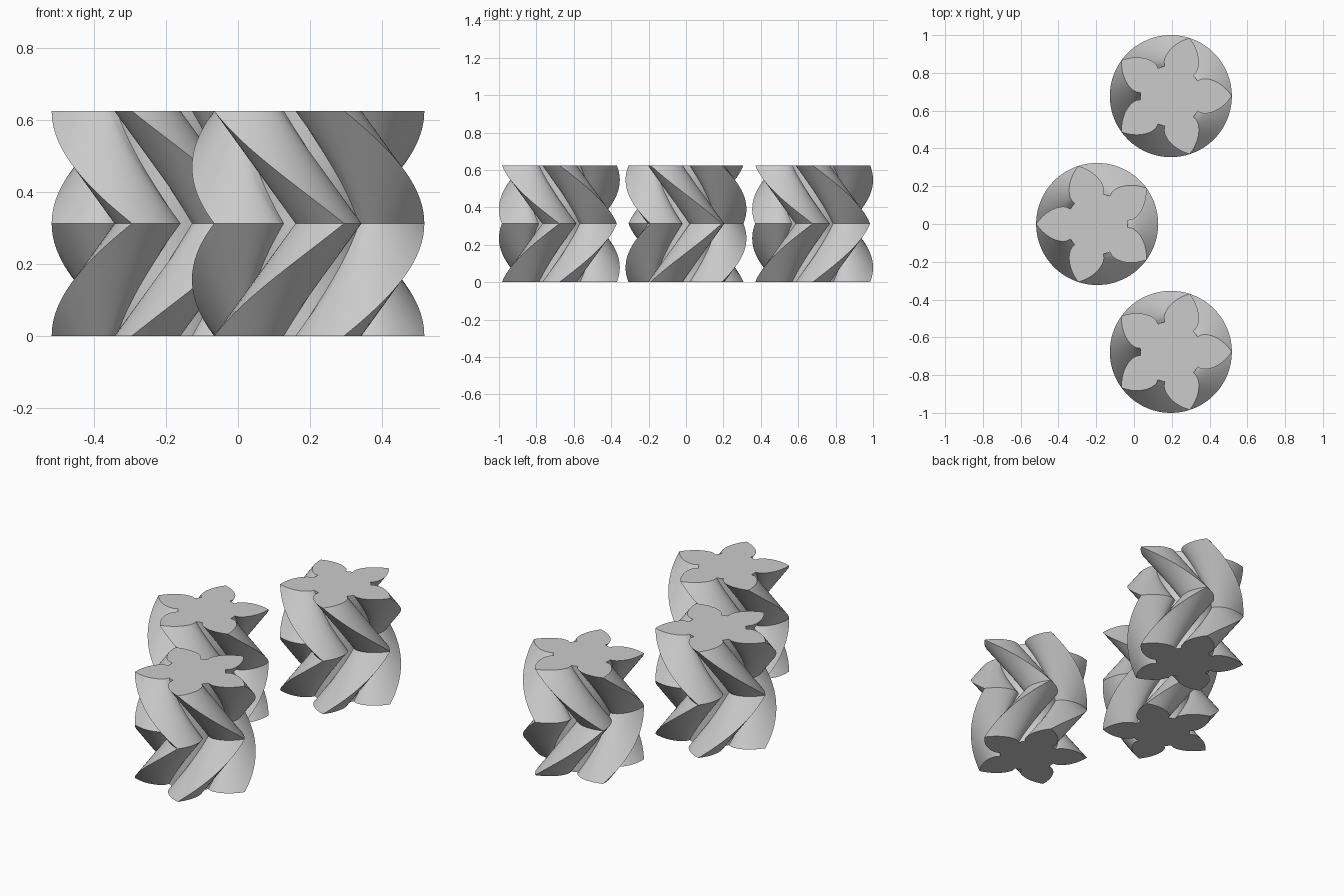
import bpy
import bmesh
from math import acos, cos, sin, sqrt, radians, tau

TEETH = 5
TIP_R, BASE_R, ROOT_R = 0.323, 0.18, 0.162
HEIGHT = 0.625
TWIST = tau / TEETH          # each half turns by one tooth
HALF_STEPS = 24
FLANK_STEPS = 12

cube = bpy.data.objects.get("Cube")
if cube:
    bpy.data.objects.remove(cube, do_unlink=True)

grey = bpy.data.materials.new("plain_grey")
grey.use_nodes = True
colour = (0.6, 0.6, 0.6, 1)
grey.diffuse_color = colour
grey.node_tree.nodes["Principled BSDF"].inputs["Base Color"].default_value = colour


def involute(r):
    """Polar angle swept by the involute of the base circle at radius r."""
    return sqrt(max((r / BASE_R) ** 2 - 1, 0)) - acos(min(BASE_R / r, 1))


def gear_profile():
    """Polar outline (radius, angle) of a gear with pointed involute teeth."""
    half = involute(TIP_R)
    flank = [(ROOT_R, half)]
    for i in range(FLANK_STEPS + 1):
        # Closer spacing near the base, where the curve is tight
        r = BASE_R + (TIP_R - BASE_R) * (i / FLANK_STEPS) ** 1.4
        flank.append((r, half - involute(r)))
    outline = []
    for t in range(TEETH):
        a = t * tau / TEETH
        outline += [(r, a - d) for r, d in flank]
        outline += [(r, a + d) for r, d in reversed(flank[:-1])]
        outline.append((ROOT_R, a + tau / TEETH / 2))
    return outline


def gear_mesh():
    """Sweep the outline upward, twisting one way and then back."""
    bm = bmesh.new()
    outline = gear_profile()
    rings = []
    for k in range(2 * HALF_STEPS + 1):
        turn = TWIST * (1 - abs(k / HALF_STEPS - 1))
        z = HEIGHT * k / (2 * HALF_STEPS)
        rings.append([bm.verts.new((r * cos(a + turn), r * sin(a + turn), z))
                      for r, a in outline])
    n = len(outline)
    for low, high in zip(rings, rings[1:]):
        for i in range(n):
            j = (i + 1) % n
            bm.faces.new((low[i], low[j], high[j], high[i]))
    bm.faces.new(rings[-1])
    bm.faces.new(rings[0][::-1])
    bm.normal_update()
    # Crease around the middle, where the two helices meet
    for i in range(n):
        bm.edges.get((rings[HALF_STEPS][i], rings[HALF_STEPS][(i + 1) % n])).smooth = False
    mesh = bpy.data.meshes.new("herringbone_gear")
    bm.to_mesh(mesh)
    bm.free()
    mesh.materials.append(grey)
    return mesh


# Three gears in a staggered row, the middle one turned half round
mesh = gear_mesh()
gears = []
for name, x, y, turn in (("front_gear", 0.195, -0.677, 0),
                         ("middle_gear", -0.195, 0, 180),
                         ("back_gear", 0.195, 0.677, 0)):
    gear = bpy.data.objects.new(name, mesh)
    gear.location = (x, y, 0)
    gear.rotation_euler.z = radians(turn)
    bpy.context.collection.objects.link(gear)
    gears.append(gear)

bpy.ops.object.select_all(action='DESELECT')
gears[0].select_set(True)
bpy.context.view_layer.objects.active = gears[0]
bpy.ops.object.shade_smooth_by_angle(angle=radians(25))
# The crease stays sharp after smoothing
mid = HEIGHT / 2
for edge in mesh.edges:
    if all(abs(mesh.vertices[v].co.z - mid) < 1e-4 for v in edge.vertices):
        edge.use_edge_sharp = True
